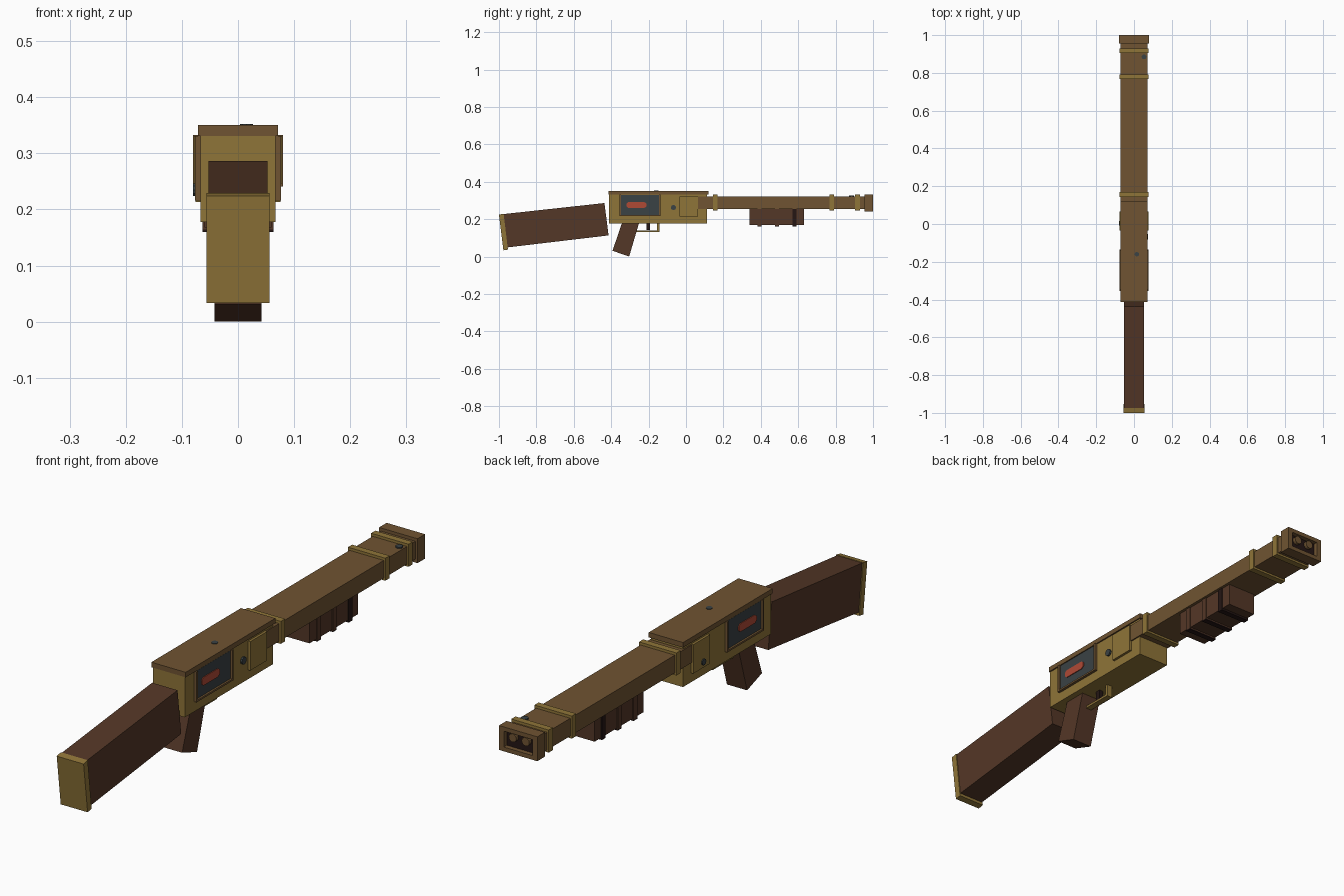
import bpy, bmesh, math
from mathutils import Matrix

if "Cube" in bpy.data.objects:
    bpy.data.objects.remove(bpy.data.objects["Cube"])


def material(name, rgb):
    m = bpy.data.materials.new(name)
    m.diffuse_color = (*rgb, 1)
    m.use_nodes = True
    m.node_tree.nodes["Principled BSDF"].inputs["Base Color"].default_value = m.diffuse_color
    return m


BRASS = material("brass", (0.275, 0.176, 0.040))
BROWN = material("brown metal", (0.160, 0.088, 0.032))
WOOD = material("dark wood", (0.088, 0.038, 0.020))
SLATE = material("slate", (0.042, 0.054, 0.058))
RED = material("red", (0.43, 0.068, 0.036))
BLACK = material("near black", (0.018, 0.008, 0.007))


def finish(name, bm, mat):
    bmesh.ops.recalc_face_normals(bm, faces=bm.faces[:])
    mesh = bpy.data.meshes.new(name)
    bm.to_mesh(mesh)
    bm.free()
    mesh.materials.append(mat)
    ob = bpy.data.objects.new(name, mesh)
    bpy.context.collection.objects.link(ob)
    return ob


def prism(name, pts, x0, x1, mat):
    """Side profile of (y, z) points extruded across x."""
    bm = bmesh.new()
    f = bm.faces.new([bm.verts.new((x0, y, z)) for y, z in pts])
    ext = bmesh.ops.extrude_face_region(bm, geom=[f])
    verts = [g for g in ext["geom"] if isinstance(g, bmesh.types.BMVert)]
    bmesh.ops.translate(bm, verts=verts, vec=(x1 - x0, 0, 0))
    return finish(name, bm, mat)


def box(name, x0, x1, y0, y1, z0, z1, mat):
    return prism(name, [(y0, z0), (y1, z0), (y1, z1), (y0, z1)], x0, x1, mat)


def slab(name, w, y0, y1, z0, z1, mat):
    return box(name, -w, w, y0, y1, z0, z1, mat)


def disc(name, loc, r, depth, axis, mat, sides=10):
    rot = {"X": Matrix.Rotation(math.pi / 2, 4, "Y"),
           "Y": Matrix.Rotation(math.pi / 2, 4, "X"), "Z": Matrix()}[axis]
    bm = bmesh.new()
    bmesh.ops.create_cone(bm, cap_ends=True, segments=sides, radius1=r, radius2=r,
                          depth=depth, matrix=Matrix.Translation(loc) @ rot)
    return finish(name, bm, mat)


# Stock, butt plate and grip
prism("stock", [(-0.976, 0.227), (-0.436, 0.286), (-0.414, 0.113), (-0.954, 0.049)],
      -0.053, 0.053, WOOD)
prism("butt_plate", [(-1.0, 0.224), (-0.975, 0.229), (-0.952, 0.037), (-0.976, 0.033)],
      -0.056, 0.056, BRASS)
prism("grip", [(-0.335, 0.20), (-0.245, 0.20), (-0.304, 0.0), (-0.393, 0.031)],
      -0.042, 0.042, WOOD)

# Receiver body and top cover
slab("receiver", 0.0665, -0.412, 0.113, 0.178, 0.331, BRASS)
slab("top_cover", 0.0715, -0.414, 0.12, 0.331, 0.35, BROWN)

# Trigger and guard
slab("guard_bar", 0.012, -0.27, -0.142, 0.130, 0.139, BRASS)
slab("guard_post", 0.012, -0.154, -0.142, 0.130, 0.18, BRASS)
slab("trigger", 0.008, -0.212, -0.192, 0.142, 0.18, BLACK)

# Side windows, red marks and raised access panels
for side, s in (("left", -1), ("right", 1)):
    def plate(name, a, b, y0, y1, z0, z1, mat):
        box(side + name, min(s * a, s * b), max(s * a, s * b), y0, y1, z0, z1, mat)
    plate("_window", 0.066, 0.0695, -0.35, -0.142, 0.222, 0.329, SLATE)
    for i, (y0, y1, z0, z1) in enumerate([(-0.356, -0.348, 0.216, 0.331),
                                          (-0.144, -0.136, 0.216, 0.331),
                                          (-0.348, -0.144, 0.216, 0.223)]):
        plate("_window_frame_%d" % i, 0.066, 0.077, y0, y1, z0, z1, BROWN)
    mark = [(-0.318, 0.268), (-0.308, 0.260), (-0.222, 0.260), (-0.211, 0.268),
            (-0.211, 0.283), (-0.222, 0.291), (-0.308, 0.291), (-0.318, 0.283)]
    prism(side + "_red_mark", mark, s * 0.069, s * 0.0725, RED)
    plate("_access_panel", 0.066, 0.076, -0.035, 0.065, 0.213, 0.322, BRASS)

# Small screws
disc("right_screw", (0.0675, -0.067, 0.262), 0.014, 0.012, "X", SLATE)
disc("left_screw", (-0.076, 0.005, 0.235), 0.012, 0.008, "X", SLATE)
disc("barrel_screw", (0.053, 0.885, 0.321), 0.013, 0.01, "Z", SLATE)
disc("cover_screw", (0.015, -0.16, 0.350), 0.012, 0.004, "Z", SLATE)

# Barrel shroud and bands
slab("barrel", 0.0714, 0.06, 0.965, 0.254, 0.321, BROWN)
for i, y in enumerate((0.156, 0.779, 0.917)):
    slab("barrel_band_%d" % (i + 1), 0.078, y - 0.0125, y + 0.0125, 0.246, 0.331, BRASS)

# Muzzle frame around a dark recess with two bores
slab("muzzle_top", 0.08, 0.955, 1.0, 0.317, 0.333, BROWN)
slab("muzzle_bottom", 0.08, 0.955, 1.0, 0.241, 0.257, BROWN)
for side, s in (("left", -1), ("right", 1)):
    box(side + "_muzzle_cheek", min(s * 0.06, s * 0.08), max(s * 0.06, s * 0.08),
        0.955, 1.0, 0.257, 0.317, BROWN)
    disc(side + "_bore", (s * 0.027, 0.98, 0.298), 0.016, 0.03, "Y", BROWN, 12)
slab("muzzle_recess", 0.06, 0.96, 0.982, 0.257, 0.317, BLACK)

# Forearm with ribs
slab("forearm", 0.060, 0.34, 0.63, 0.168, 0.256, WOOD)
for i, y in enumerate((0.392, 0.486, 0.58)):
    rib = BLACK if i == 2 else WOOD
    slab("forearm_rib_%d" % (i + 1), 0.0635, y - 0.011, y + 0.011, 0.164, 0.254, rib)
    slab("forearm_rib_foot_%d" % (i + 1), 0.0635, y - 0.011, y + 0.011, 0.160, 0.164, BLACK)
